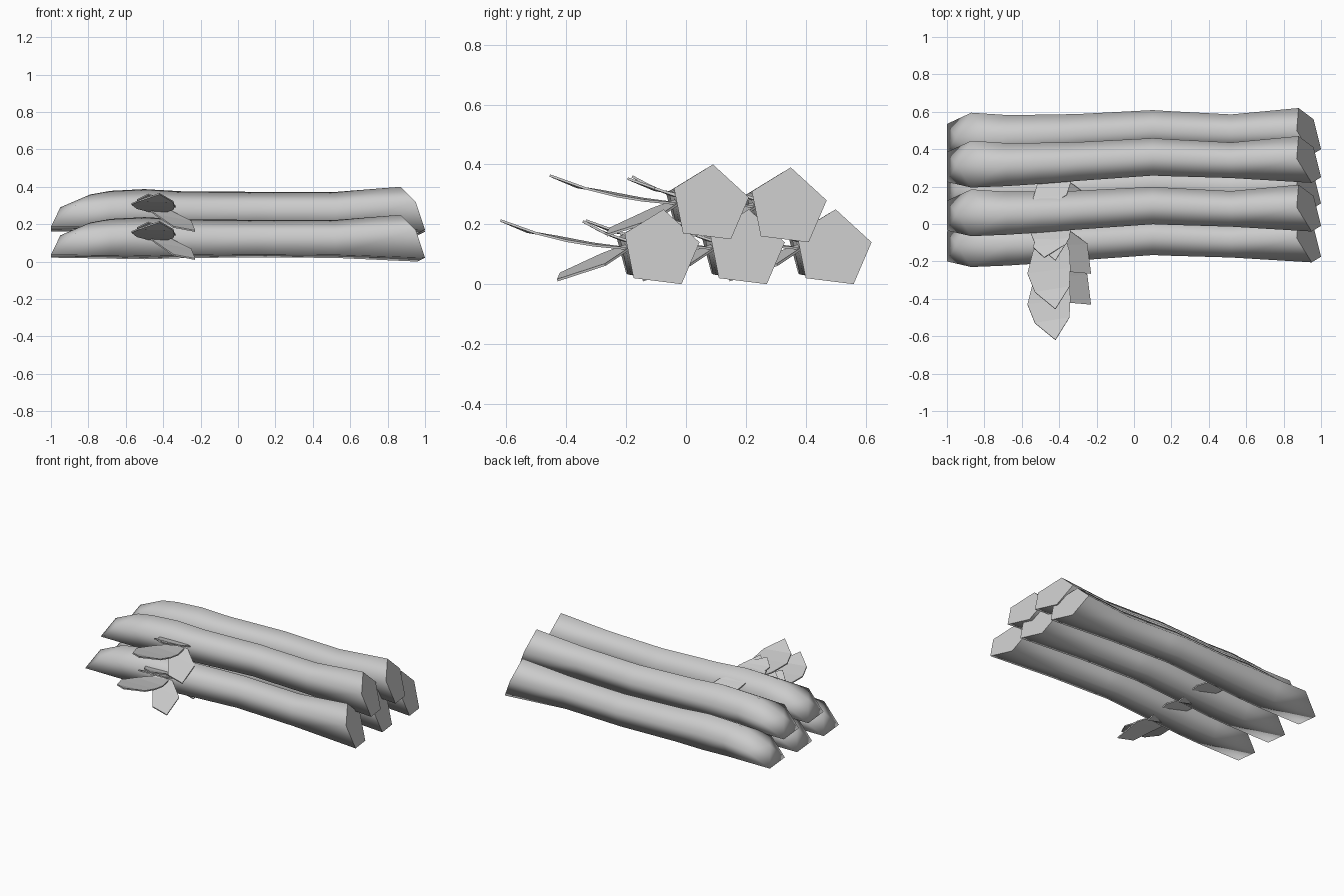
import bpy, bmesh
from mathutils import Vector

cube = bpy.data.objects.get("Cube")
if cube:
    bpy.data.objects.remove(cube, do_unlink=True)

grey = bpy.data.materials.new("plain grey")
grey.use_nodes = True
colour = (0.6, 0.6, 0.6, 1)
grey.diffuse_color = colour
grey.node_tree.nodes["Principled BSDF"].inputs["Base Color"].default_value = colour

# Pentagon section of a log: top, back, lower back, lower front, front
SECTION = [(.01, .125), (.13, .015), (.07, -.125), (-.09, -.105), (-.12, .045)]
LEFT_X = [-.79, -.87, -1, -1, -.87]      # slanted cut at each end
RIGHT_X = [.87, .88, .96, 1, .95]
# Stations along the log: x, centre y, centre z, y scale, z scale
STATIONS = [
    (LEFT_X, -.11, .115, 1, .75),
    (-.68, -.112, .122, .92, .85),
    (-.5, -.105, .125, .88, .9),
    (-.3, -.095, .122, .83, .83),
    (.1, -.07, .123, .8, .8),
    (.2, -.075, .122, .79, .8),
    (.52, -.088, .121, .76, .81),
    (RIGHT_X, -.085, .125, 1, 1),
]


def finish(name, bm):
    bmesh.ops.recalc_face_normals(bm, faces=bm.faces)
    mesh = bpy.data.meshes.new(name)
    bm.to_mesh(mesh)
    bm.free()
    mesh.materials.append(grey)
    obj = bpy.data.objects.new(name, mesh)
    bpy.context.collection.objects.link(obj)
    return obj


def make_log(name, dy, dz):
    bm = bmesh.new()
    rings = []
    for x, cy, cz, sy, sz in STATIONS:
        xs = x if isinstance(x, list) else [x] * 5
        rings.append([bm.verts.new((px, cy + y * sy + dy, cz + z * sz + dz))
                      for px, (y, z) in zip(xs, SECTION)])
    for a, b in zip(rings, rings[1:]):
        for i in range(5):
            j = (i + 1) % 5
            bm.faces.new((a[i], a[j], b[j], b[i])).smooth = True
    # Bulging left end
    tip = bm.verts.new((-.95, -.11 + dy, .14 + dz))
    for i in range(5):
        bm.faces.new((rings[0][i], rings[0][(i + 1) % 5], tip)).smooth = True
    bm.edges.get((rings[0][0], rings[0][1])).smooth = False
    # Flat right end
    cap = bm.faces.new(rings[-1])
    for e in cap.edges:
        e.smooth = False
    return finish(name, bm)


# Leaves: pairs of edge points from base to end, a single point for a tip
LONG_LEAF = [
    [(-.46, -.16, .115), (-.39, -.16, .115)],
    [(-.54, -.31, .135), (-.345, -.31, .13)],
    [(-.57, -.43, .158), (-.34, -.4, .145)],
    [(-.53, -.53, .175), (-.345, -.5, .17)],
    [(-.42, -.62, .213)],
]
SHORT_LEAF = [
    [(-.42, -.1, .11), (-.35, -.1, .11)],
    [(-.52, -.22, .15), (-.33, -.18, .14)],
    [(-.54, -.29, .18), (-.36, -.27, .17)],
    [(-.48, -.345, .21)],
]
LOW_LEAF = [
    [(-.49, -.18, .137), (-.37, -.18, .125)],
    [(-.44, -.28, .1), (-.25, -.27, .065)],
    [(-.345, -.42, .035), (-.23, -.43, .013)],
]


def make_leaf(name, rows, dy, dz):
    bm = bmesh.new()
    shift = Vector((0, dy, dz))
    verts = [[bm.verts.new(Vector(p) + shift) for p in row] for row in rows]
    for a, b in zip(verts, verts[1:]):
        bm.faces.new(a + b[::-1])
    obj = finish(name, bm)
    mod = obj.modifiers.new("thickness", 'SOLIDIFY')
    mod.thickness = .008
    mod.offset = 0


# Three logs below, two resting on top, each with its own sprig
PLACES = {
    "lower_front": (0, 0), "lower_middle": (.285, 0), "lower_back": (.575, 0),
    "upper_front": (.165, .15), "upper_back": (.425, .14),
}
for place, (dy, dz) in PLACES.items():
    make_log(place + "_log", dy, dz)
    make_leaf(place + "_long_leaf", LONG_LEAF, dy, dz)
    make_leaf(place + "_short_leaf", SHORT_LEAF, dy, dz)
    make_leaf(place + "_low_leaf", LOW_LEAF, dy, dz)
